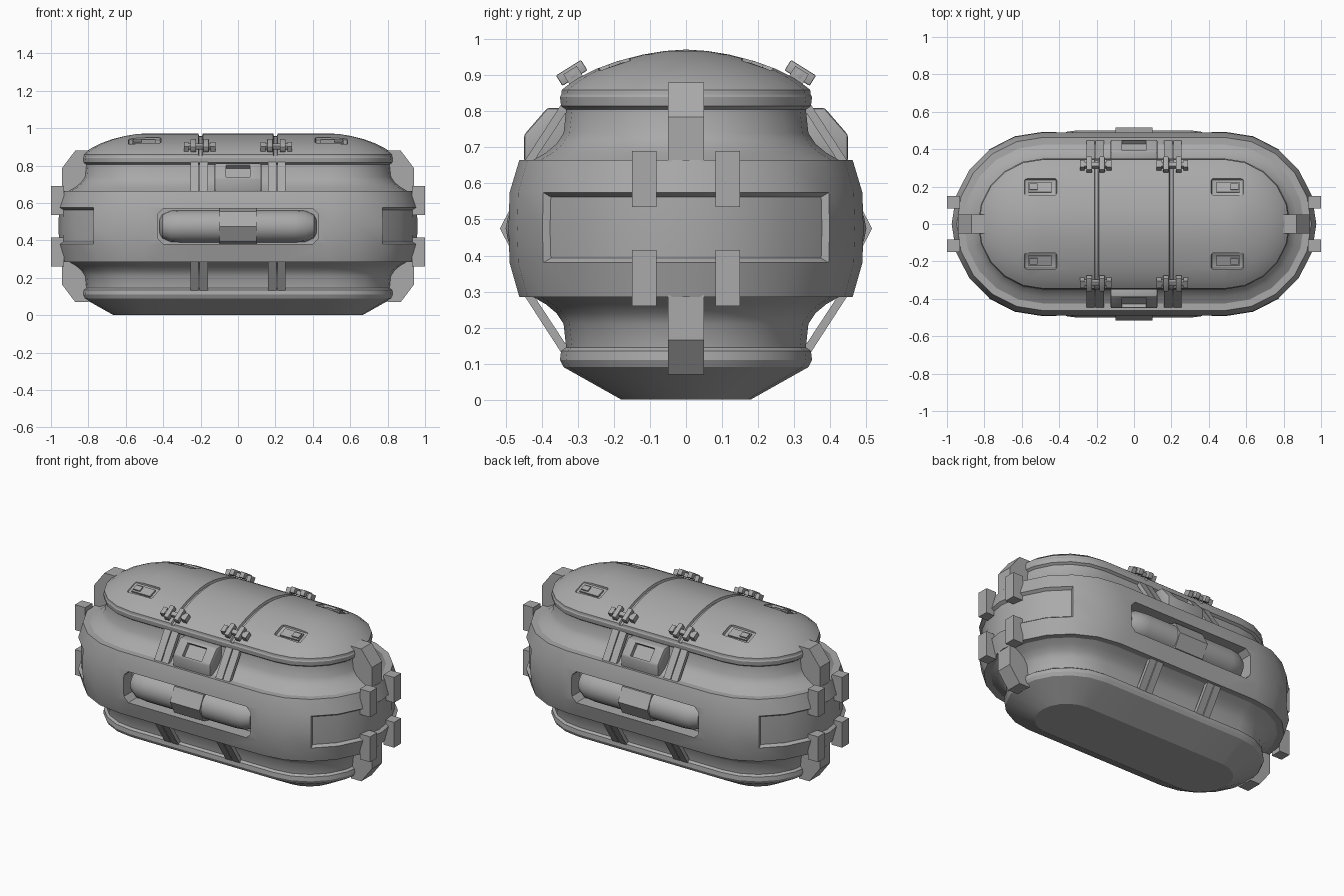
import bpy, bmesh, math
from mathutils import Matrix, Vector

cube = bpy.data.objects.get("Cube")
if cube:
    bpy.data.objects.remove(cube)

CORE, MID = 0.485, 0.475          # straight half length, height of the middle
grey = bpy.data.materials.new("grey metal")
grey.use_nodes = True
grey.diffuse_color = (0.4, 0.4, 0.4, 1)
grey.node_tree.nodes["Principled BSDF"].inputs["Base Color"].default_value = (0.4, 0.4, 0.4, 1)
parts = []


def finish(name, bm, mirror="", cutter=False, bevel=0):
    """Turn a bmesh into an object, optionally mirrored and bevelled."""
    bmesh.ops.recalc_face_normals(bm, faces=bm.faces)
    mesh = bpy.data.meshes.new(name)
    bm.to_mesh(mesh)
    bm.free()
    mesh.materials.append(grey)
    ob = bpy.data.objects.new(name, mesh)
    bpy.context.collection.objects.link(ob)
    if bevel:
        mod = ob.modifiers.new("Bevel", "BEVEL")
        mod.width, mod.segments = bevel, 2
    if mirror:
        mod = ob.modifiers.new("Mirror", "MIRROR")
        mod.use_axis = ["x" in mirror, "y" in mirror, False]
        mod.use_mirror_merge = False
    if cutter:
        ob.hide_render = True
        ob.hide_set(True)
    else:
        parts.append(ob)
    return ob


def outline(r, z, groove=0):
    """Stadium ring around the core; groove lowers two thin slits across it."""
    pts = []
    slits = [(0.49 * CORE, 0)] * 0
    for s in (1, -1):
        arc = [math.radians(18 * i) for i in range(11)]
        pts += [(s * (CORE + r * math.sin(a)), s * r * math.cos(a), z) for a in arc]
        for c in (0.2, -0.2):
            for off, low in ((0.012, 0), (0.008, 1), (-0.008, 1), (-0.012, 0)):
                pts.append((s * (c + off), -s * r, z - low * groove))
    return pts


def stack(rings, groove_from=9):
    """Loft (radius, height) rings into a closed solid."""
    bm = bmesh.new()
    loops = [[bm.verts.new(p) for p in outline(r, z, 0.014 if i >= groove_from else 0)]
             for i, (r, z) in enumerate(rings)]
    n = len(loops[0])
    for a, b in zip(loops, loops[1:]):
        for i in range(n):
            j = (i + 1) % n
            bm.faces.new((a[i], a[j], b[j], b[i]))
    bm.faces.new(loops[0])
    if rings[-1][0] > 0:
        bm.faces.new(loops[-1])
    bmesh.ops.remove_doubles(bm, verts=bm.verts, dist=0.0005)
    bmesh.ops.recalc_face_normals(bm, faces=bm.faces)
    return bm


def box_bm(lo, hi, matrix=None):
    bm = bmesh.new()
    lo, hi = Vector(lo), Vector(hi)
    bmesh.ops.create_cube(bm, size=1, matrix=Matrix.Translation((lo + hi) / 2) @ Matrix.Diagonal((hi - lo).to_4d()))
    if matrix:
        bm.transform(matrix)
    return bm


def prism_bm(points, lo, hi, axis):
    """Extrude a (side, height) polygon along x or y."""
    bm = bmesh.new()
    place = (lambda p, t: (t, p[0], p[1])) if axis == "x" else (lambda p, t: (p[0], t, p[1]))
    a, b = ([bm.verts.new(place(p, t)) for p in points] for t in (lo, hi))
    for i in range(len(points)):
        j = (i + 1) % len(points)
        bm.faces.new((a[i], a[j], b[j], b[i]))
    bm.faces.new(a)
    bm.faces.new(b)
    return bm


def flip(points):
    return [(p, 2 * MID - z) for p, z in points]


def cut(ob, cutter):
    mod = ob.modifiers.new("Cut", "BOOLEAN")
    mod.object, mod.operation, mod.solver = cutter, "DIFFERENCE", "EXACT"


# Hull: tapered foot, lower lip, waisted wall, upper lip
lower = [(0.34, 0.09), (0.35, 0.11), (0.347, 0.135), (0.333, 0.145), (0.34, 0.21),
         (0.36, 0.24), (0.39, 0.265), (0.43, 0.288), (0.38, 0.31)]
finish("hull", stack([(0.18, 0)] + lower + flip(lower[::-1])[:-1] + [(0.345, 0.85)], 99))

# Lid: shallow dome with two slits across
lid = finish("lid", stack([(0.32, 0.83), (0.348, 0.83), (0.345, 0.86), (0.33, 0.872),
                           (0.3, 0.893), (0.25, 0.918), (0.19, 0.94), (0.12, 0.958), (0.06, 0.968), (0, 0.972)], 2))

# Middle band with a recessed panel around each end
bm = stack([(0.4, 0.285), (0.463, 0.285), (0.49, 0.38), (0.493, MID), (0.49, 0.575),
            (0.463, 0.665), (0.4, 0.665)], 99)
for s in (1, -1):
    panel = [f for f in bm.faces if s * f.calc_center_median().x > 0.77
             and 0.38 < f.calc_center_median().z < 0.575]
    bmesh.ops.inset_region(bm, faces=panel, thickness=0.012, depth=-0.018, use_even_offset=True)
band = finish("band", bm)

# Handle recesses in the band
slot = [(-0.43, 0.41), (-0.4, 0.38), (0.4, 0.38), (0.43, 0.41)]
slot += flip(slot[::-1])
cut(band, finish("handle_recess_cutter", prism_bm(slot, -0.6, -0.41, "y"), "y", True))

# Handles: rounded bar with a six-sided sleeve
bm = bmesh.new()
rings = []
for x, r, y in ((-0.42, 0.04, 0.39), (-0.405, 0.065, 0.4), (-0.36, 0.083, 0.41), (-0.3, 0.086, 0.415),
                (0.3, 0.086, 0.415), (0.36, 0.083, 0.41), (0.405, 0.065, 0.4), (0.42, 0.04, 0.39)):
    rings.append([bm.verts.new((x, -y + r * math.cos(k * math.pi / 8), MID + r * math.sin(k * math.pi / 8)))
                  for k in range(16)])
for a, b in zip(rings, rings[1:]):
    for k in range(16):
        bm.faces.new((a[k], a[k - 1], b[k - 1], b[k]))
bm.faces.new(rings[0])
bm.faces.new(rings[-1])
finish("handle_bar", bm, "y")
sleeve = [(-0.42, 0.38), (-0.475, 0.395), (-0.517, MID)]
finish("handle_sleeve", prism_bm(sleeve + flip(sleeve[:2][::-1]), -0.1, 0.1, "x"), "y")

# End braces, end clips and side straps, above and below the band
brace = [(0.8, 0.88), (0.87, 0.88), (0.942, 0.785), (0.942, 0.64), (0.86, 0.64), (0.8, 0.76)]
strap = [(-0.34, 0.83), (-0.45, 0.66), (-0.43, 0.65), (-0.325, 0.81)]
for label, side in (("upper", lambda p: p), ("lower", flip)):
    finish(label + "_brace", prism_bm(side(brace), -0.05, 0.05, "y"), "x")
    clip = [(0.93, 0.535), (1.0, 0.535), (1.0, 0.69), (0.93, 0.69)]
    finish(label + "_clip", prism_bm(side(clip), 0.082, 0.15, "y"), "xy")
    for x in (0.16, 0.21):
        finish(label + "_strap", prism_bm(side(strap), x, x + 0.045, "x"), "xy")

# Front and back latches with a recessed window on the slope
bm = prism_bm([(-0.33, 0.81), (-0.385, 0.81), (-0.45, 0.735), (-0.45, 0.66), (-0.33, 0.66)], -0.125, 0.125, "x")
bmesh.ops.recalc_face_normals(bm, faces=bm.faces)
latch = finish("latch", bm, "y", bevel=0.008)
tilt = Matrix.Translation((0, -0.42, 0.77)) @ Matrix.Rotation(math.radians(49), 4, "X")
cut(latch, finish("latch_window_cutter", box_bm((-0.065, -0.04, -0.025), (0.065, 0.04, 0.1), tilt), "y", True))

# Lid windows: sunken tray with a small raised switch
tray = Matrix.Translation((0.5, -0.2, 0.936)) @ Matrix.Rotation(math.radians(20), 4, "X")
cut(lid, finish("lid_window_cutter", box_bm((-0.087, -0.047, -0.018), (0.087, 0.047, 0.06), tray), "xy", True, 0.012))
finish("lid_switch_plate", box_bm((-0.06, -0.028, -0.03), (0.065, 0.028, -0.008), tray), "xy")
finish("lid_switch", box_bm((0.015, -0.017, -0.02), (0.06, 0.017, 0.0), tray), "xy")

# Hinge clamps over the ends of the lid slits
clamp = Matrix.Translation((0.205, -0.318, 0.908)) @ Matrix.Rotation(math.radians(32), 4, "X")
for x in (-0.034, 0.034):
    finish("clamp_bar", box_bm((x - 0.015, -0.041, -0.018), (x + 0.015, 0.041, 0.016), clamp), "xy", bevel=0.004)
finish("clamp_rod", box_bm((-0.085, -0.014, -0.02), (0.085, 0.014, 0.006), clamp), "xy", bevel=0.004)
for x in (-0.072, 0.072):
    finish("clamp_foot", box_bm((x - 0.013, -0.022, -0.03), (x + 0.013, 0.022, 0.008), clamp), "xy")

# Apply modifiers, then shade smooth with sharp edges kept
bpy.context.view_layer.update()
graph = bpy.context.evaluated_depsgraph_get()
meshes = [bpy.data.meshes.new_from_object(ob.evaluated_get(graph)) for ob in parts]
bpy.ops.object.select_all(action="DESELECT")
for ob, mesh in zip(parts, meshes):
    ob.modifiers.clear()
    ob.data = mesh
    ob.select_set(True)
bpy.context.view_layer.objects.active = parts[0]
bpy.ops.object.shade_smooth_by_angle(angle=math.radians(28))
